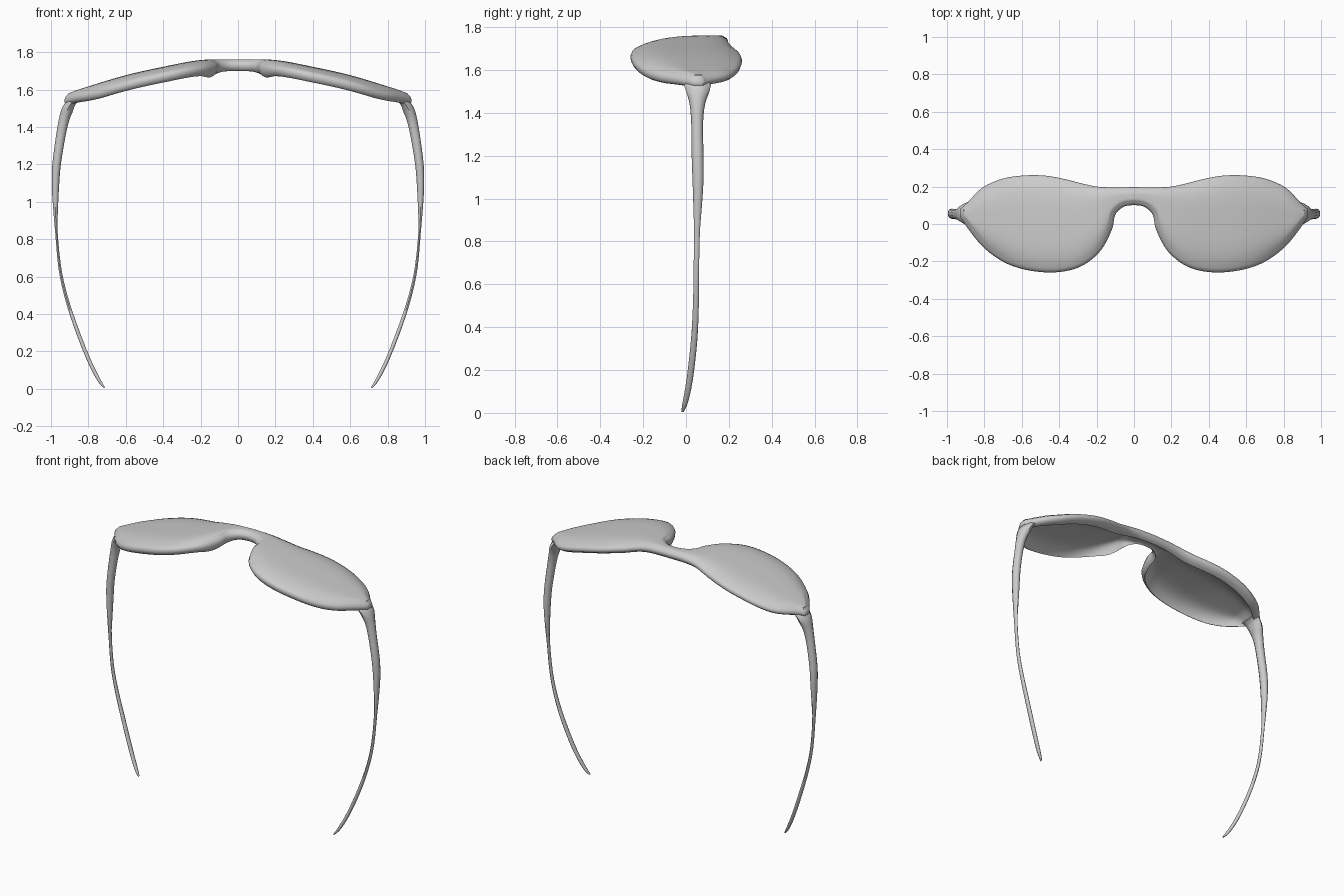
import bpy, bmesh, math
from mathutils import Vector

if "Cube" in bpy.data.objects:
    bpy.data.objects.remove(bpy.data.objects["Cube"])

frame_grey = bpy.data.materials.new("plain grey")
frame_grey.diffuse_color = (0.6, 0.6, 0.6, 1)
frame_grey.use_nodes = True
frame_grey.node_tree.nodes["Principled BSDF"].inputs["Base Color"].default_value = frame_grey.diffuse_color


def spline(pts, steps):
    """Catmull-Rom through points of any dimension."""
    pts = [Vector(p) for p in pts]
    p = [2 * pts[0] - pts[1]] + pts + [2 * pts[-1] - pts[-2]]
    out = []
    for i in range(1, len(p) - 2):
        for k in range(steps):
            t = k / steps
            a, b, c, d = p[i - 1:i + 3]
            out.append(0.5 * (2 * b + (c - a) * t + (2 * a - 5 * b + 4 * c - d) * t ** 2
                              + (3 * b - a - 3 * c + d) * t ** 3))
    return out + [pts[-1]]


def make(name, verts, faces, angle=50):
    me = bpy.data.meshes.new(name)
    me.from_pydata(verts, [], faces)
    bm = bmesh.new()
    bm.from_mesh(me)
    bmesh.ops.recalc_face_normals(bm, faces=bm.faces)
    bm.to_mesh(me)
    bm.free()
    me.materials.append(frame_grey)
    ob = bpy.data.objects.new(name, me)
    bpy.context.collection.objects.link(ob)
    bpy.ops.object.select_all(action='DESELECT')
    ob.select_set(True)
    bpy.context.view_layer.objects.active = ob
    bpy.ops.object.shade_smooth_by_angle(angle=math.radians(angle))
    return ob


def bridge_rings(rings, closed):
    """Quads between successive closed rings of equal length."""
    n, m = len(rings[0]), len(rings)
    verts = [v for r in rings for v in r]
    faces = [(i * n + j, i * n + (j + 1) % n, (i + 1) % m * n + (j + 1) % n, (i + 1) % m * n + j)
             for i in range(m if closed else m - 1) for j in range(n)]
    return verts, faces


# Outline of the front, half of it, from bridge to hinge; lower and upper points are paired
lower = [(0, .102), (.055, .092), (.1, .05), (.118, -.03), (.18, -.145), (.28, -.225), (.4, -.257),
         (.54, -.252), (.68, -.212), (.8, -.13), (.88, -.035), (.928, .035)]
upper = [(0, .197), (.06, .196), (.13, .196), (.2, .2), (.28, .217), (.37, .24), (.47, .258),
         (.58, .26), (.7, .243), (.81, .195), (.89, .115), (.928, .08)]
crest = spline([(0, 1.762), (.2, 1.758), (.4, 1.722), (.6, 1.677), (.8, 1.617), (.9, 1.582), (1, 1.53)], 6)


def crest_z(x):
    x = abs(x)
    for a, b in zip(crest, crest[1:]):
        if x <= b.x:
            return a.y + (b.y - a.y) * (x - a.x) / (b.x - a.x)
    return crest[-1].y


def full(half):
    pts = spline(half, 4)
    return [Vector((-p.x, p.y)) for p in pts[:0:-1]] + pts


low, up = full(lower), full(upper)
N = len(low)
spans = [(u - l).length / 2 for l, u in zip(low, up)]
drops = [.028 * min(1, s / .2) for s in spans]
loop = low + up[::-1]
loop_span = spans + spans[::-1]
loop_drop = drops + drops[::-1]


def inset(i, d):
    t = (loop[(i + 1) % len(loop)] - loop[i - 1]).normalized()
    return loop[i] + Vector((-t.y, t.x)) * min(d, .9 * loop_span[i])


def nose(i):
    """Extra depth of the rim beside the nose."""
    p = loop[i]
    return .02 * math.exp(-((abs(p.x) - .13) / .04) ** 2) if i < N else 0


def foot(i):
    """Inset of the rim's lower edge: the brow side slopes inward."""
    return .02 if i < N else .02 + .03 * min(1, loop_span[i] / .15)


# Rim: cross-section of (inset, depth) carried round the outline
section = [(.02, 0), (.006, -.007), (0, -.022), (.002, -.036), (.01, -.05), (.02, -.056)]
rings = []
for i in range(len(loop)):
    ring = []
    for k, (d, h) in enumerate(section):
        p = inset(i, d * foot(i) / .02 if k > 2 else d)
        z = h - nose(i) * h / -.056
        ring.append((p.x, p.y, crest_z(p.x) - loop_drop[i] + z))
    rings.append(ring)
verts, faces = bridge_rings(rings, True)
K = len(section)
faces = [f for k, f in enumerate(faces) if k % K != K - 1]   # open towards the lens sheets
make("rim", verts, faces)

# Lens sheets: domed top, and hollow underside curving down to the rim's lower edge
ROWS = 16
for name, edge, depth in (("lens_top", 0, 0), ("lens_underside", -.056, -.028)):
    verts, faces = [], []
    for i in range(N):
        j = 2 * N - 1 - i
        a, b = (inset(k, foot(k) if depth else .02) for k in (i, j))
        hollow = depth if spans[i] > .12 else edge + (depth - edge) * max(0, (spans[i] - .06) / .06)
        for r in range(ROWS + 1):
            s = -math.cos(math.pi * r / ROWS)
            p = a.lerp(b, (s + 1) / 2)
            h = hollow + (edge - hollow) * s ** 6
            if depth and r < ROWS / 2:
                h -= nose(i) * s ** 6
            verts.append((p.x, p.y, crest_z(p.x) - drops[i] * s ** 4 + h))
    w = ROWS + 1
    for i in range(N - 1):
        for r in range(ROWS):
            faces.append((i * w + r, (i + 1) * w + r, (i + 1) * w + r + 1, i * w + r + 1))
    ob = make(name, verts, faces)
    if (ob.data.polygons[(N // 4) * ROWS + ROWS // 2].normal.z > 0) != (depth == 0):
        ob.data.flip_normals()

# Temple arms: x, y, z, thickness, width of section along the path
arm = [(.86, .05, 1.55, .03, .13), (.888, .053, 1.532, .045, .12), (.911, .055, 1.495, .06, .1),
       (.93, .053, 1.44, .055, .068), (.948, .052, 1.35, .05, .052), (.97, .054, 1.2, .045, .052),
       (.976, .056, 1.08, .038, .048), (.975, .054, .95, .024, .036), (.971, .051, .84, .013, .026),
       (.953, .048, .65, .015, .024), (.921, .046, .5, .017, .026), (.87, .038, .34, .02, .028),
       (.8, .018, .16, .02, .028), (.745, -.003, .05, .018, .024), (.714, -.016, .006, .008, .012)]
path = spline(arm, 3)
SIDES = 10
for side, name in ((1, "right_arm"), (-1, "left_arm")):
    rings = []
    for i, p in enumerate(path):
        a, b = path[max(i - 1, 0)], path[min(i + 1, len(path) - 1)]
        t = Vector((b[0] - a[0], 0, b[2] - a[2])).normalized()
        n = Vector((-t.z, 0, t.x))
        ring = []
        for k in range(SIDES):
            g = 2 * math.pi * (k + .5) / SIDES
            v = Vector(p[:3]) + n * math.cos(g) * p[3] * .53 + Vector((0, math.sin(g) * p[4] * .53, 0))
            ring.append((side * v.x, v.y, max(v.z, 0)))
        rings.append(ring)
    verts, faces = bridge_rings(rings, False)
    faces += [tuple(range(SIDES)), tuple(range(len(verts) - SIDES, len(verts)))]
    make(name, verts, faces)
